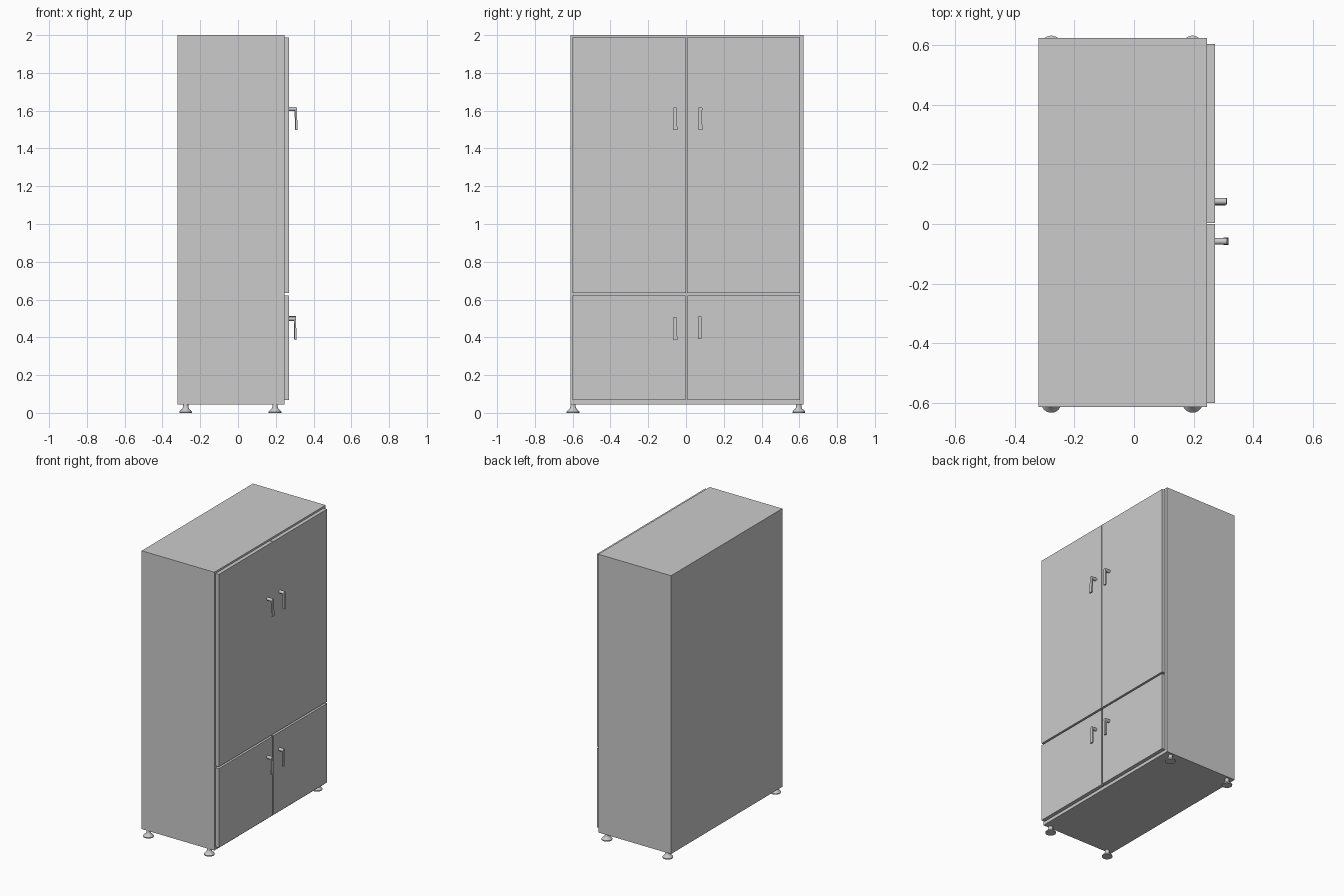
import bpy, bmesh, math
from mathutils import Vector, Matrix

if "Cube" in bpy.data.objects:
    bpy.data.objects.remove(bpy.data.objects["Cube"])


def finish(name, bm, smooth=False):
    bmesh.ops.recalc_face_normals(bm, faces=bm.faces)
    mesh = bpy.data.meshes.new(name)
    bm.to_mesh(mesh)
    bm.free()
    obj = bpy.data.objects.new(name, mesh)
    bpy.context.collection.objects.link(obj)
    if smooth:
        bpy.ops.object.select_all(action='DESELECT')
        obj.select_set(True)
        bpy.context.view_layer.objects.active = obj
        bpy.ops.object.shade_smooth_by_angle(angle=math.radians(35))
    return obj


def add_box(bm, lo, hi):
    lo, hi = Vector(lo), Vector(hi)
    m = Matrix.Translation((lo + hi) / 2) @ Matrix.Diagonal((*(hi - lo), 1))
    return bmesh.ops.create_cube(bm, size=1, matrix=m)["verts"]


def box(name, lo, hi):
    bm = bmesh.new()
    add_box(bm, lo, hi)
    return finish(name, bm)


def foot(name, x, y):
    # Turned profile: (radius, height)
    profile = [(0, 0), (0.034, 0), (0.034, 0.006), (0.028, 0.013),
               (0.018, 0.022), (0.014, 0.032), (0.014, 0.047), (0, 0.047)]
    bm = bmesh.new()
    verts = [bm.verts.new((r, 0, z)) for r, z in profile]
    edges = [bm.edges.new(p) for p in zip(verts, verts[1:])]
    bmesh.ops.spin(bm, geom=verts + edges, cent=(0, 0, 0), axis=(0, 0, 1),
                   angle=math.tau, steps=24)
    bmesh.ops.remove_doubles(bm, verts=bm.verts, dist=1e-5)
    finish(name, bm, True).location = (x, y, 0)


def handle(name, y, top, x_end, flare, lean):
    bm = bmesh.new()
    # Round stem standing off the door
    start, r = 0.265, 0.011
    m = Matrix.Translation(((start + x_end) / 2, y, top - r)) @ Matrix.Rotation(math.pi / 2, 4, 'Y')
    bmesh.ops.create_cone(bm, cap_ends=True, segments=20, radius1=r, radius2=r,
                          depth=x_end - start, matrix=m)
    # Hanging flat grip, wider toward the bottom
    bottom = top - 0.122
    grip = add_box(bm, (x_end - 0.010, y - 0.009, bottom), (x_end, y + 0.009, top - 0.006))
    for v in grip:
        if v.co.z < top - 0.06:
            v.co.y = y + (v.co.y - y) * flare
            v.co.x += lean
    finish(name, bm, True)


# Carcass
box("cabinet_body", (-0.32, -0.612, 0.045), (0.245, 0.623, 2.0))

# Doors
for name, y0, y1, z0, z1 in [
        ("upper_left_door", -0.60, 0.0, 0.635, 1.987),
        ("upper_right_door", 0.004, 0.603, 0.635, 1.987),
        ("lower_left_door", -0.60, -0.003, 0.067, 0.622),
        ("lower_right_door", 0.007, 0.603, 0.067, 0.622)]:
    box(name, (0.245, y0, z0), (0.271, y1, z1))

# Handles
handle("upper_left_handle", -0.058, 1.62, 0.311, 1.35, 0.005)
handle("upper_right_handle", 0.076, 1.62, 0.310, 1.15, 0.001)
handle("lower_left_handle", -0.058, 0.509, 0.307, 1.35, 0.003)
handle("lower_right_handle", 0.073, 0.514, 0.306, 1.0, 0.0)

# Feet
for x, side in ((-0.277, "rear"), (0.196, "front")):
    for y, hand in ((-0.598, "left"), (0.597, "right")):
        foot(f"{side}_{hand}_foot", x, y)
